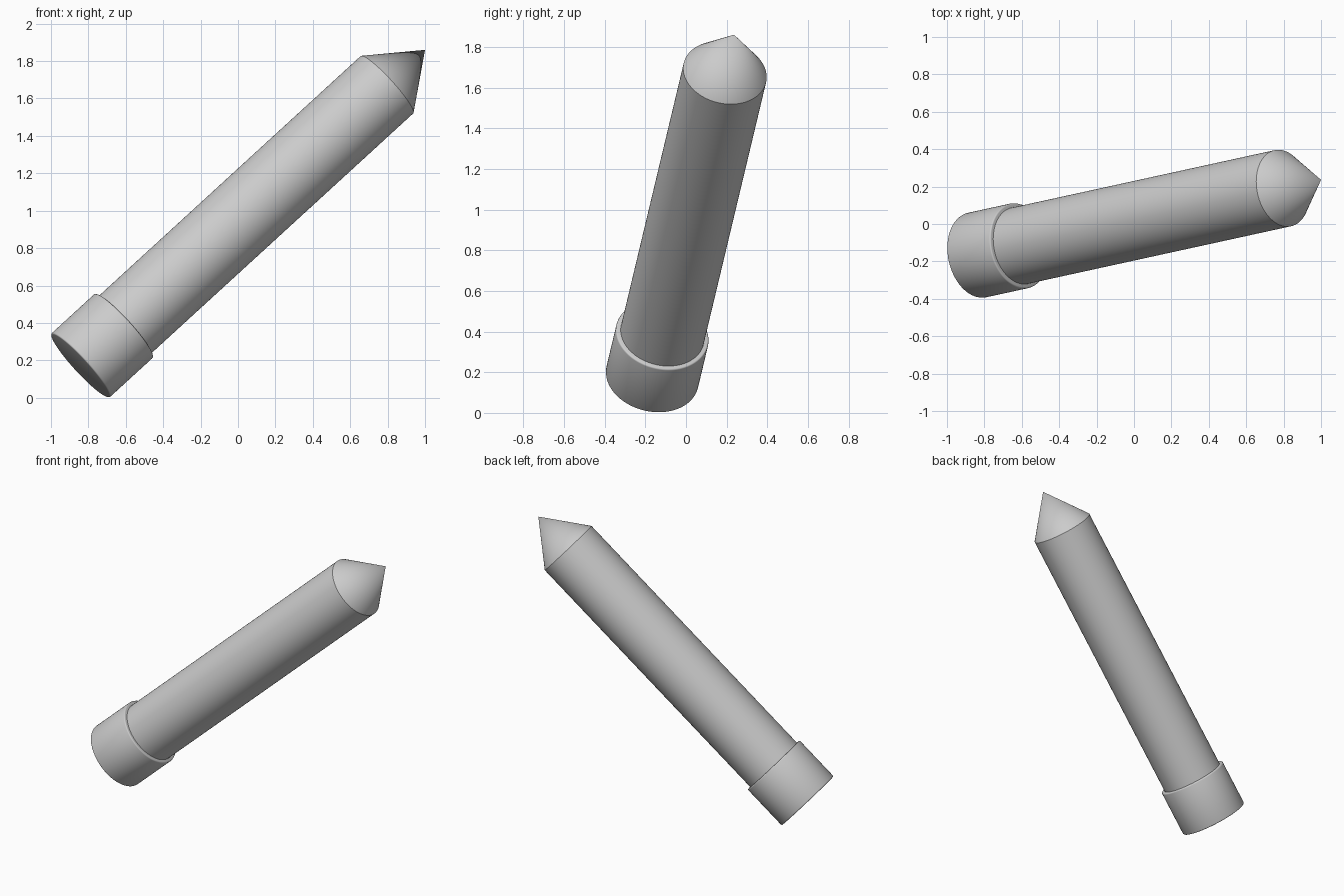
import bpy, bmesh, math
from mathutils import Vector, Matrix

if "Cube" in bpy.data.objects:
    bpy.data.objects.remove(bpy.data.objects["Cube"])

BASE = Vector((-0.843, -0.167, 0.172))   # centre of the collar's flat end
TIP = Vector((1.0, 0.236, 1.86))         # point of the cone
AXIS = TIP - BASE
LENGTH = AXIS.length
PLACE = Matrix.Translation(BASE) @ AXIS.to_track_quat('Z', 'Y').to_matrix().to_4x4()


def lathe(name, profile, steps=96):
    """Turn a (radius, height) profile round the tilted axis."""
    bm = bmesh.new()
    verts = [bm.verts.new((r, 0, h)) for r, h in profile]
    edges = [bm.edges.new(pair) for pair in zip(verts, verts[1:])]
    bmesh.ops.spin(bm, geom=verts + edges, cent=(0, 0, 0), axis=(0, 0, 1),
                   angle=math.tau, steps=steps)
    bmesh.ops.remove_doubles(bm, verts=bm.verts, dist=1e-5)
    bmesh.ops.recalc_face_normals(bm, faces=bm.faces)
    bm.transform(PLACE)
    mesh = bpy.data.meshes.new(name)
    bm.to_mesh(mesh)
    bm.free()
    obj = bpy.data.objects.new(name, mesh)
    bpy.context.collection.objects.link(obj)
    bpy.ops.object.select_all(action='DESELECT')
    obj.select_set(True)
    bpy.context.view_layer.objects.active = obj
    bpy.ops.object.shade_smooth_by_angle(angle=math.radians(35))
    return obj


# Collar with slightly softened rims
R, H, b = 0.231, 0.32, 0.008
soft = [(b * math.sin(math.radians(a)), b * math.cos(math.radians(a))) for a in (0, 30, 60, 90)]
lathe("collar", [(0, 0)]
      + [(R - b + s, b - c) for s, c in soft]
      + [(R - b + s, H - b + c) for s, c in reversed(soft)]
      + [(0, H)])

# Long round shaft
SHOULDER = LENGTH - 0.28
lathe("shaft", [(0, H - 0.02), (0.208, H - 0.02), (0.208, SHOULDER), (0, SHOULDER)])

# Pointed cone end
lathe("cone_tip", [(0, SHOULDER), (0.208, SHOULDER), (0, LENGTH)])
